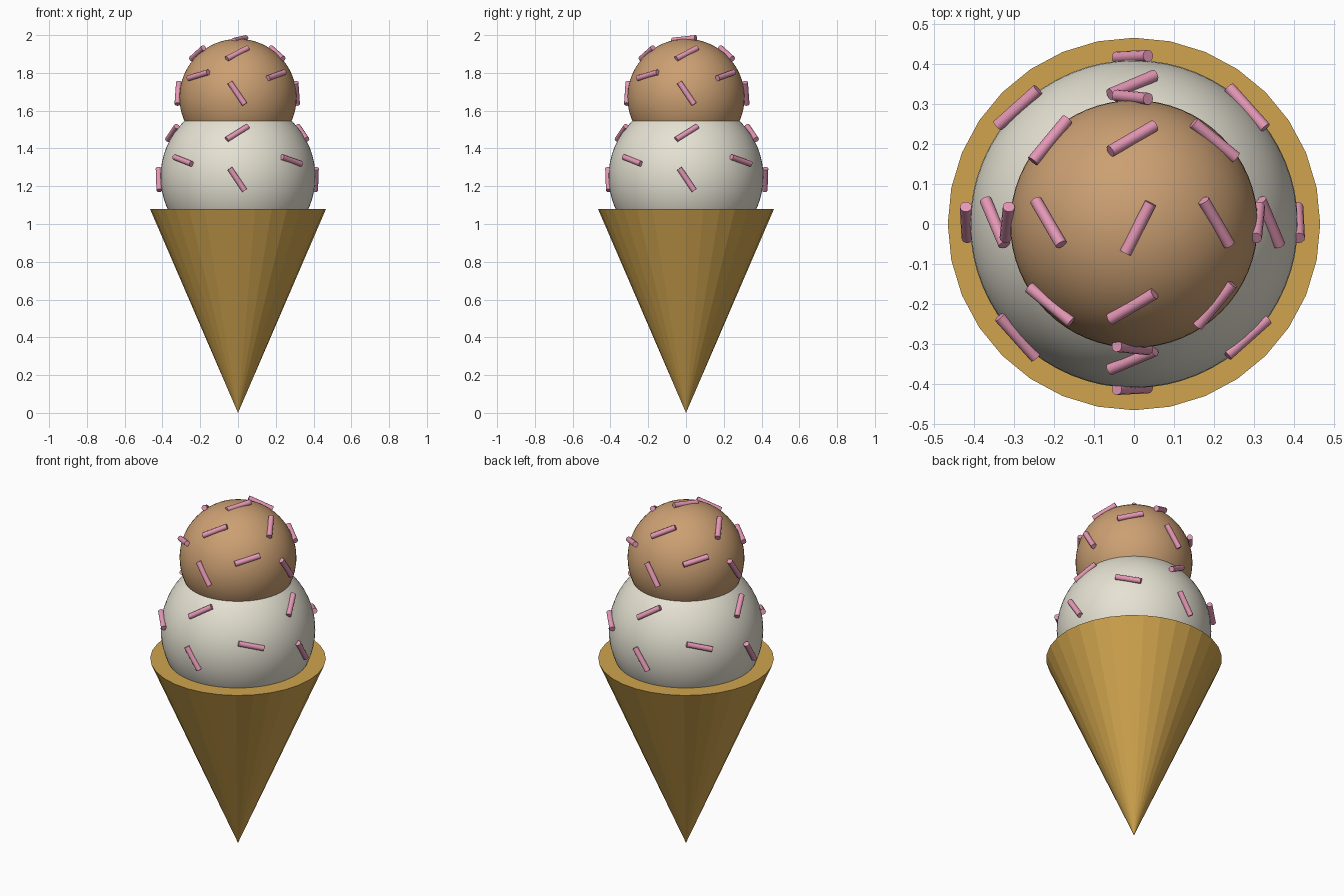
import bpy
from math import radians, sin, cos, pi
from mathutils import Vector

cube = bpy.data.objects.get("Cube")
if cube:
    bpy.data.objects.remove(cube, do_unlink=True)


def material(name, color):
    m = bpy.data.materials.new(name)
    m.use_nodes = True
    m.diffuse_color = (*color, 1)
    m.node_tree.nodes["Principled BSDF"].inputs["Base Color"].default_value = (*color, 1)
    return m


wafer = material("wafer gold", (0.63, 0.37, 0.075))
cream = material("vanilla cream", (0.79, 0.76, 0.65))
caramel = material("caramel brown", (0.60, 0.35, 0.17))
pink = material("sprinkle pink", (0.78, 0.31, 0.46))


def finish(name, mat):
    ob = bpy.context.object
    ob.name = ob.data.name = name
    ob.data.materials.append(mat)
    return ob


def scoop(name, radius, z, mat):
    bpy.ops.mesh.primitive_uv_sphere_add(segments=64, ring_count=32, radius=radius, location=(0, 0, z))
    bpy.ops.object.shade_smooth()
    return finish(name, mat)


def sprinkle(name, center, direction):
    bpy.ops.mesh.primitive_cylinder_add(vertices=12, radius=0.015, depth=0.14, location=center,
                                        rotation=direction.to_track_quat('Z', 'Y').to_euler())
    bpy.ops.object.shade_smooth_by_angle(angle=radians(40))
    return finish(name, pink)


def sprinkle_ring(name, radius, z, start, elevation, slant):
    """Four sprinkles lying on a sphere, turned by slant from the level line."""
    el, sl = radians(elevation), radians(slant)
    for i in range(4):
        az = radians(start) + i * pi / 2
        out = Vector((cos(az) * cos(el), sin(az) * cos(el), sin(el)))
        east = Vector((-sin(az), cos(az), 0))
        north = out.cross(east)
        center = Vector((-0.004, 0.004, z)) + out * radius
        sprinkle(f"{name}_{i + 1}", center, east * cos(sl) + north * sin(sl))


# Closed cone, point down
HEIGHT = 1.08
bpy.ops.mesh.primitive_cone_add(vertices=32, radius1=0, radius2=0.466, depth=HEIGHT,
                                location=(0, 0, HEIGHT / 2))
finish("cone", wafer)

# Scoops
LOWER_Z, UPPER_Z = 1.25, 1.67
scoop("lower_scoop", 0.41, LOWER_Z, cream)
scoop("upper_scoop", 0.31, UPPER_Z, caramel)

# Sprinkles: start angle, elevation and slant of each ring
for name, start, elevation, slant in (("low", -90, -2, -56), ("middle", -45, 12, -15), ("high", -90, 34, 37)):
    sprinkle_ring(f"lower_sprinkle_{name}", 0.415, LOWER_Z, start, elevation, slant)
for name, start, elevation, slant in (("low", -90, 4, -56), ("middle", -45, 22, 14), ("high", -90, 48, 38)):
    sprinkle_ring(f"upper_sprinkle_{name}", 0.314, UPPER_Z, start, elevation, slant)
sprinkle("top_sprinkle", Vector((0.01, -0.01, 1.978)), Vector((0.45, 0.89, 0.1)))
